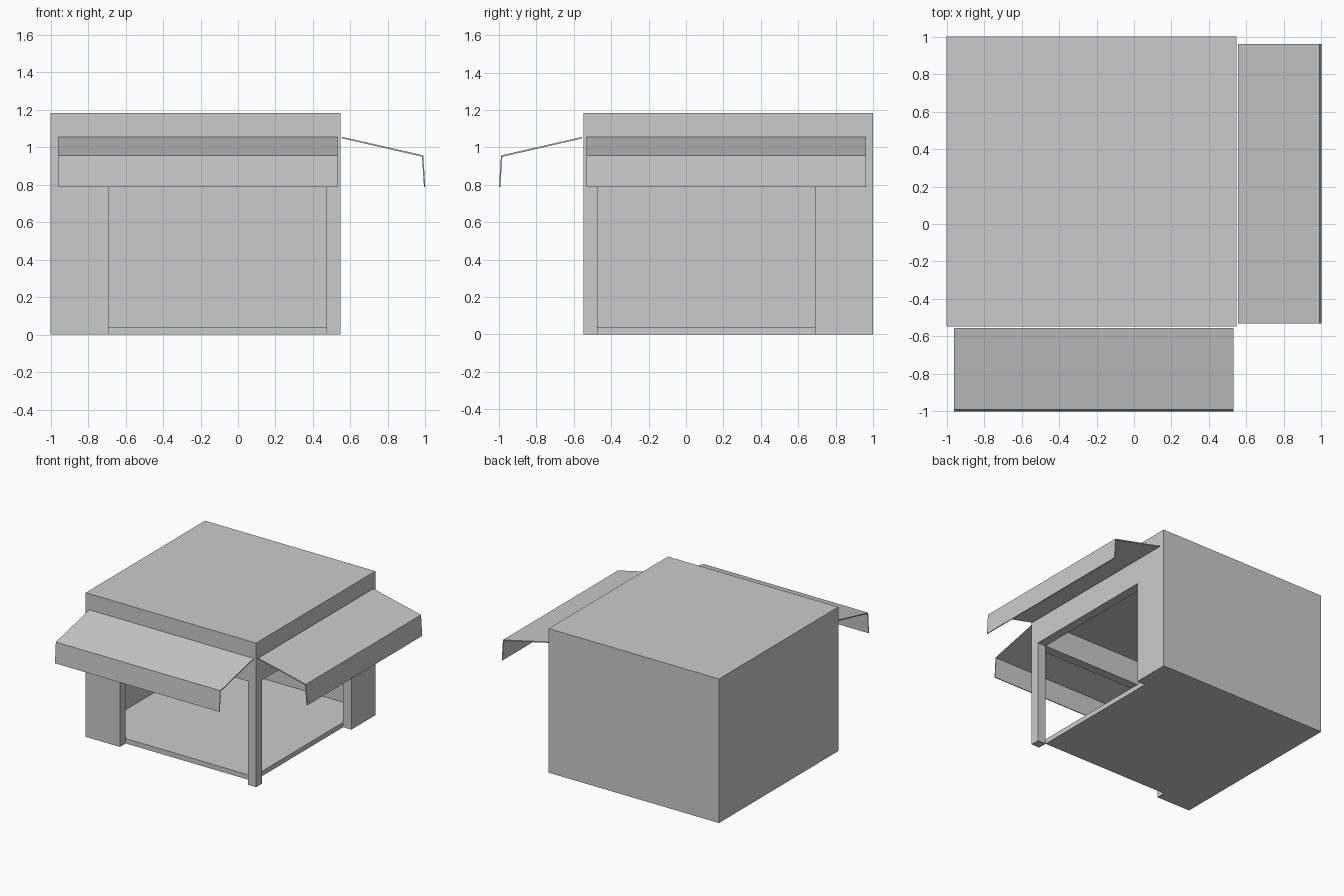
import bpy, bmesh
from mathutils import Vector

if "Cube" in bpy.data.objects:
    bpy.data.objects.remove(bpy.data.objects["Cube"])


def prism(name, points, sweep):
    """Extrude a flat closed outline along the sweep vector."""
    bm = bmesh.new()
    face = bm.faces.new([bm.verts.new(p) for p in points])
    res = bmesh.ops.extrude_face_region(bm, geom=[face], use_keep_orig=True)
    moved = [v for v in res["geom"] if isinstance(v, bmesh.types.BMVert)]
    bmesh.ops.translate(bm, verts=moved, vec=Vector(sweep))
    bmesh.ops.recalc_face_normals(bm, faces=bm.faces[:])
    mesh = bpy.data.meshes.new(name)
    bm.to_mesh(mesh)
    bm.free()
    obj = bpy.data.objects.new(name, mesh)
    bpy.context.collection.objects.link(obj)
    return obj


def box(name, x0, x1, y0, y1, z0, z1):
    outline = [(x0, y0, z0), (x1, y0, z0), (x1, y1, z0), (x0, y1, z0)]
    return prism(name, outline, (0, 0, z1 - z0))


def swap(p):
    """Mirror a front-side point across the corner diagonal to the right side."""
    return (-p[1], -p[0], p[2])


L, R = -1.0, 0.547        # outer wall planes
IN = 0.472                # inner plane of the open sides
T = 0.02                  # thin closed walls
DOOR, HEAD = -0.69, 0.85  # opening edge and height
CEIL, TOP = 1.05, 1.183

# Open walls: the front one carries the corner post
front = [(L, 0), (DOOR, 0), (DOOR, HEAD), (IN, HEAD), (IN, 0), (R, 0), (R, CEIL), (L, CEIL)]
prism("front_wall", [(x, -R, z) for x, z in front], (0, R - IN, 0))
side = [(L, 0), (DOOR, 0), (DOOR, HEAD), (IN, HEAD), (IN, CEIL), (L, CEIL)]
prism("right_wall", [swap((x, -R, z)) for x, z in side], swap((0, R - IN, 0)))

# Closed walls, floor and roof
box("left_wall", L, L + T, -IN, -L, 0, CEIL)
box("back_wall", L + T, IN, -L - T, -L, 0, CEIL)
box("floor", L + T, IN, -IN, -L - T, 0, 0.04)
box("roof", L, R, -R, -L, CEIL, TOP)

# Awnings: sloped sheet with a hanging front flap, distance outwards and height
awning = [(0.555, 1.056), (0.989, 0.957), (1.0, 0.787),
          (0.993, 0.787), (0.982, 0.95), (0.555, 1.048)]
outline = [(-0.962, -d, z) for d, z in awning]
length = (1.493, 0, 0)
prism("front_awning", outline, length)
prism("right_awning", [swap(p) for p in outline], swap(length))
